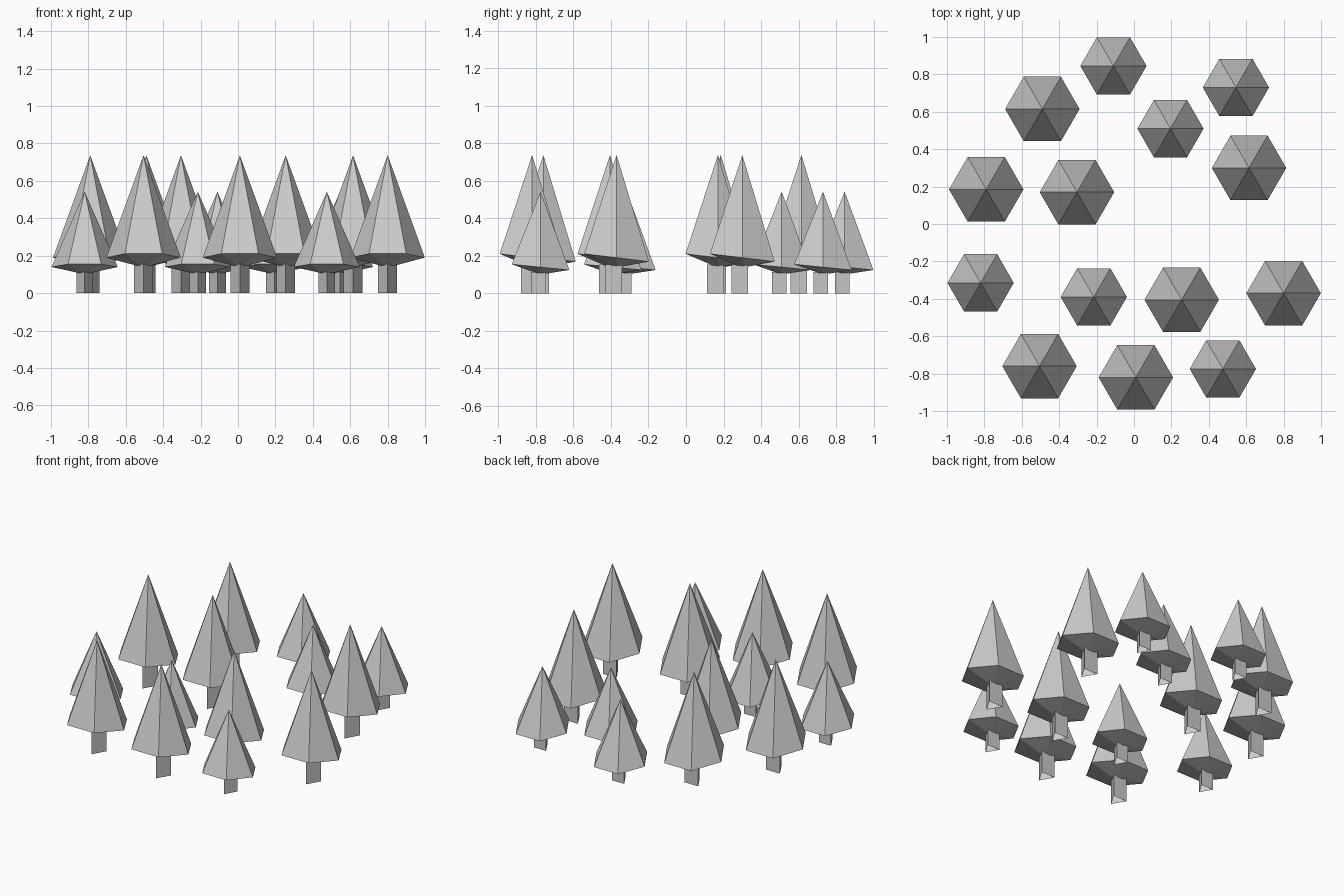
import bpy
import bmesh
from math import cos, sin, radians

cube = bpy.data.objects.get("Cube")
if cube:
    bpy.data.objects.remove(cube, do_unlink=True)

grey = bpy.data.materials.new("matte_grey")
grey.use_nodes = True
colour = (0.6, 0.6, 0.6, 1)
grey.diffuse_color = colour
grey.node_tree.nodes["Principled BSDF"].inputs["Base Color"].default_value = colour


def ring(bm, count, radius, start, height, slope=0.0):
    """Ring of vertices, optionally on a plane that drops towards the back."""
    verts = []
    for i in range(count):
        a = radians(start + i * 360 / count)
        x, y = radius * cos(a), radius * sin(a)
        verts.append(bm.verts.new((x, y, height - slope * y)))
    return verts


def make_mesh(name, build):
    bm = bmesh.new()
    build(bm)
    mesh = bpy.data.meshes.new(name)
    bm.to_mesh(mesh)
    bm.free()
    mesh.materials.append(grey)
    return mesh


# Six-sided crown with a shallow pointed underside
def build_crown(bm):
    rim = ring(bm, 6, 0.199, 0, 0.19, 0.12)
    top = bm.verts.new((0, 0, 0.737))
    base = bm.verts.new((0, 0, 0.137))
    for a, b in zip(rim, rim[1:] + rim[:1]):
        bm.faces.new((a, b, top))
        bm.faces.new((b, a, base))


# Three-sided trunk, open at the ground
def build_trunk(bm):
    low = ring(bm, 3, 0.058, -90, 0)
    high = ring(bm, 3, 0.058, -90, 0.155)
    for i in range(3):
        j = (i + 1) % 3
        bm.faces.new((low[i], low[j], high[j], high[i]))


crown_mesh = make_mesh("crown", build_crown)
trunk_mesh = make_mesh("trunk", build_trunk)


def plant(kind, spots, scale):
    for n, (x, y) in enumerate(spots, 1):
        for part, mesh in (("crown", crown_mesh), ("trunk", trunk_mesh)):
            obj = bpy.data.objects.new(f"{kind}_tree_{part}_{n}", mesh)
            obj.location = (x, y, 0)
            obj.scale = scale
            bpy.context.collection.objects.link(obj)


# Tall trees
plant("tall", [(-0.49, 0.615), (-0.79, 0.185), (-0.305, 0.17), (0.615, 0.3),
               (0.8, -0.37), (0.255, -0.405), (0.01, -0.82), (-0.505, -0.76)],
      (1, 1, 1))

# Small trees
plant("small", [(-0.11, 0.845), (0.545, 0.73), (0.195, 0.51), (-0.82, -0.315),
                (-0.215, -0.39), (0.475, -0.775)],
      (0.89, 0.89, 0.735))
